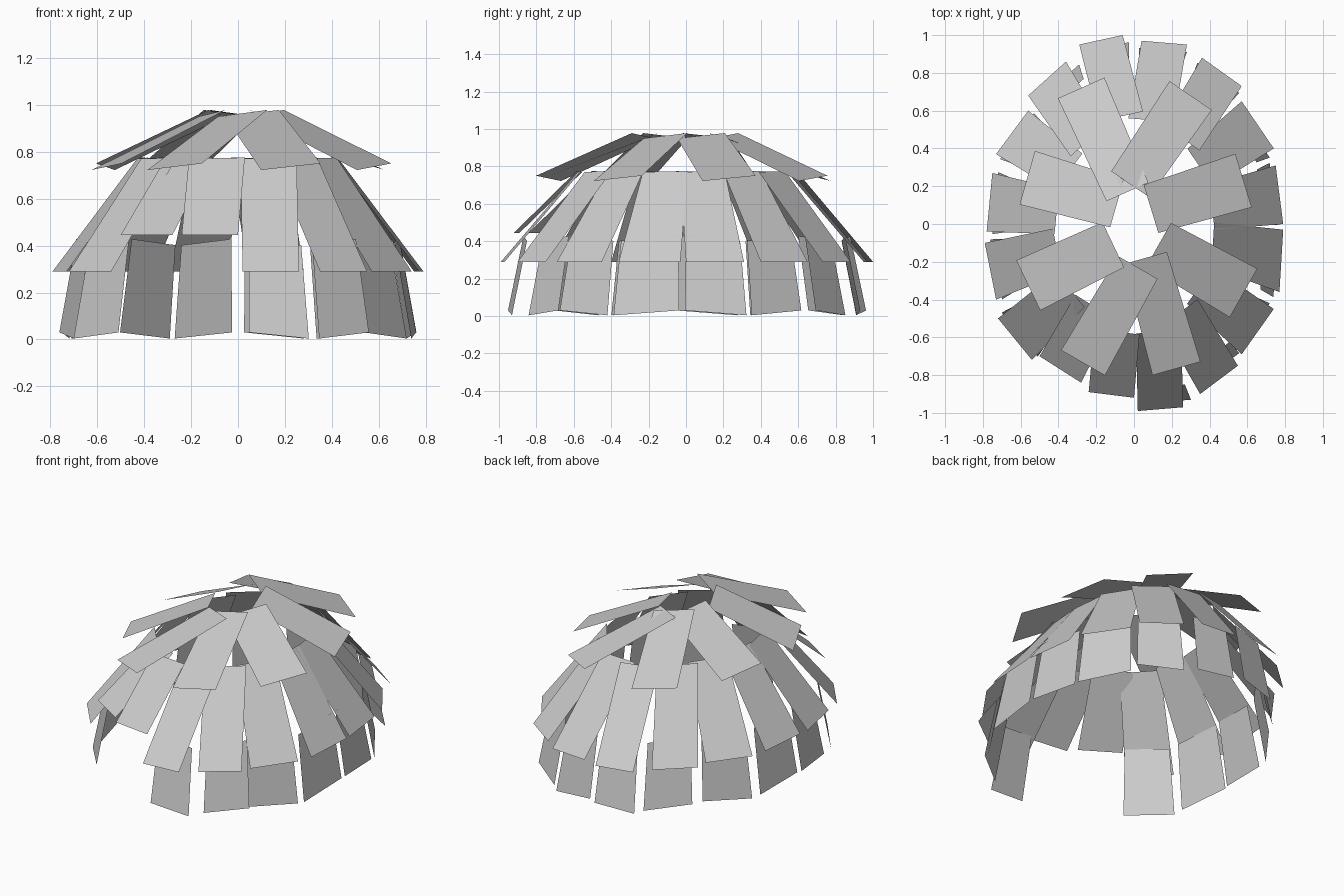
import bpy
from mathutils import Vector

# Outer edge of each middle-row panel (cw corner, ccw corner), counter-clockwise from the front
EDGES = [
    (0.02, -0.99, 0.26, -0.97), (0.35, -0.90, 0.55, -0.75),
    (0.57, -0.69, 0.74, -0.45), (0.77, -0.36, 0.79, -0.03),
    (0.79, 0.00, 0.75, 0.31), (0.74, 0.40, 0.57, 0.65),
    (0.57, 0.73, 0.36, 0.88), (0.28, 0.95, 0.04, 0.97),
    (-0.06, 1.00, -0.29, 0.95), (-0.36, 0.86, -0.56, 0.68),
    (-0.56, 0.60, -0.73, 0.37), (-0.75, 0.27, -0.78, -0.04),
    (-0.79, -0.10, -0.73, -0.40), (-0.72, -0.50, -0.54, -0.72),
    (-0.50, -0.70, -0.28, -0.84), (-0.24, -0.89, 0.00, -0.92),
]
DOOR = (14, 15)
# Top-row panels: outer centre and inner centre
ROOF = [
    (0.225, -0.765, 0.06, -0.18), (0.58, -0.365, 0.13, -0.11),
    (0.58, 0.23, 0.09, 0.08), (0.30, 0.68, -0.02, 0.21),
    (-0.28, 0.72, -0.035, 0.17), (-0.565, 0.245, -0.09, 0.11),
    (-0.56, -0.325, -0.11, -0.11), (-0.27, -0.735, 0.02, -0.23),
]
# Inner centres that do not simply follow the radius
INNER = {0: (0.13, -0.57), 15: (-0.09, -0.57), 8: (-0.07, 0.57), 7: (0.09, 0.55)}
# Sideways shifts of bottom-row panels relative to the row above
SHIFT = {0: (0.04, 0), 1: (0.02, 0.03), 3: (0, -0.025), 4: (0, 0.01), 5: (0, -0.02),
         8: (0.02, 0), 9: (0.045, 0.01)}


def panel(name, corners):
    mesh = bpy.data.meshes.new(name)
    mesh.from_pydata([tuple(c) for c in corners], [], [(0, 1, 2, 3)])
    bpy.context.collection.objects.link(bpy.data.objects.new(name, mesh))


def at(p, z):
    return Vector((p.x, p.y, z))


for i, (ax, ay, bx, by) in enumerate(EDGES):
    a, b = Vector((ax, ay)), Vector((bx, by))
    mid = (a + b) / 2
    along = (b - a) / 2
    half = along.normalized() * 0.12

    # Middle row: leaning panels, cut short over the doorway
    low = 0.445 if i in DOOR else 0.29
    top = Vector(INNER.get(i, (mid.x * 0.535, mid.y * 0.57)))
    panel("middle_panel", [at(a, low), at(b, low), at(top + half, 0.775), at(top - half, 0.77)])

    # Bottom row: steep panels, alternately tilted, none in the doorway
    if i not in DOOR:
        r = 0.013 if i % 2 else -0.013
        shift = Vector(SHIFT.get(i, (0, 0)))
        foot = mid * 0.96 + shift
        head = Vector((mid.x * 0.87, mid.y * 0.877)) + shift * 0.9
        panel("bottom_panel", [at(foot - along * 1.06, 0.017 - r), at(foot + along * 1.06, 0.017 + r),
                               at(head + along * 0.93, 0.415 + r), at(head - along * 0.93, 0.415 - r)])

# Top row: shallow roof panels around the smoke hole
for ox, oy, ix, iy in ROOF:
    o, n = Vector((ox, oy)), Vector((ix, iy))
    d = (o - n).normalized()
    half = Vector((-d.y, d.x)) * (0.122 + 0.045 * abs(ox))
    panel("roof_panel", [at(o - half, 0.722), at(o + half, 0.75),
                         at(n + half * 0.9, 0.978), at(n - half * 0.9, 0.95)])
